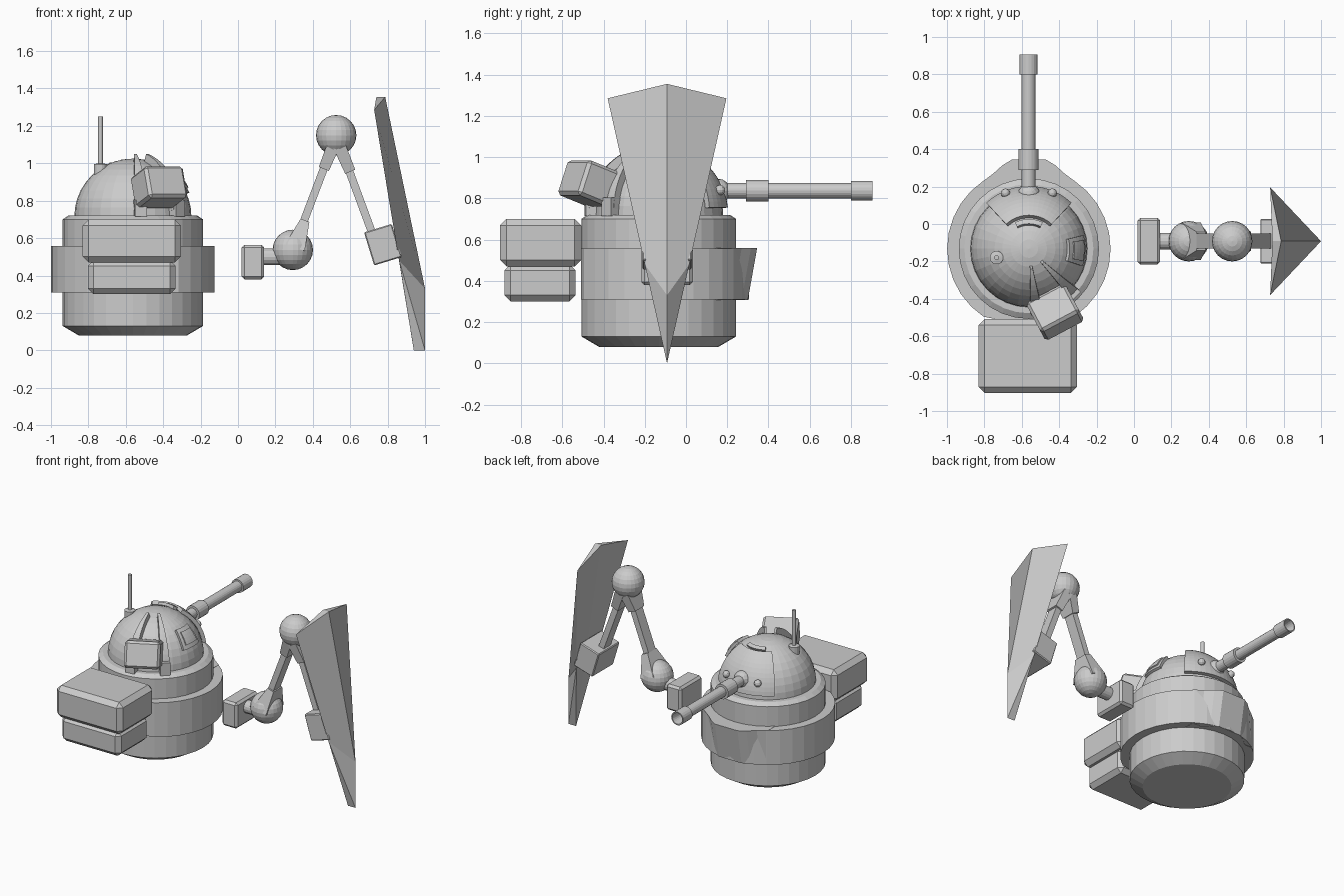
import bpy, bmesh, math
from mathutils import Matrix, Vector

cube = bpy.data.objects.get("Cube")
if cube:
    bpy.data.objects.remove(cube)

grey = bpy.data.materials.new("plain_grey")
grey.use_nodes = True
COLOUR = (0.6, 0.6, 0.6, 1)
grey.diffuse_color = COLOUR
grey.node_tree.nodes["Principled BSDF"].inputs["Base Color"].default_value = COLOUR

AX, AY = -0.562, -0.132      # turret axis
ARM_Y = -0.092               # arm and shield plane
DOME = Vector((AX, AY, 0.72))


def finish(name, bm, matrix=Matrix()):
    bmesh.ops.recalc_face_normals(bm, faces=bm.faces)
    mesh = bpy.data.meshes.new(name)
    bm.to_mesh(mesh)
    bm.free()
    mesh.materials.append(grey)
    obj = bpy.data.objects.new(name, mesh)
    obj.matrix_world = matrix
    bpy.context.collection.objects.link(obj)
    return obj


def lathe(name, profile, origin, sides=32, turn=Matrix()):
    """Revolve (radius, height) points about z, then turn and place."""
    bm = bmesh.new()
    verts = [bm.verts.new((r, 0, h)) for r, h in profile]
    edges = [bm.edges.new(pair) for pair in zip(verts, verts[1:])]
    bmesh.ops.spin(bm, geom=verts + edges, axis=(0, 0, 1), cent=(0, 0, 0),
                   angle=math.tau, steps=sides, use_merge=True)
    bmesh.ops.remove_doubles(bm, verts=bm.verts, dist=1e-5)
    return finish(name, bm, Matrix.Translation(origin) @ turn)


def box(name, centre, size, bevel=0.0, turn=Matrix()):
    bm = bmesh.new()
    bmesh.ops.create_cube(bm, size=1, matrix=Matrix.Diagonal((*size, 1)))
    if bevel:
        bmesh.ops.bevel(bm, geom=bm.edges[:], offset=bevel, segments=1, affect='EDGES')
    return finish(name, bm, Matrix.Translation(centre) @ turn)


def ball(name, centre, radius, sides=24):
    bm = bmesh.new()
    bmesh.ops.create_uvsphere(bm, u_segments=sides, v_segments=sides // 2, radius=radius)
    return finish(name, bm, Matrix.Translation(centre))


def beam(name, start, end, size_a, size_b):
    """Tapered beam in the arm plane; sizes are (thickness, y width)."""
    a, b = (Vector((x, ARM_Y, z)) for x, z in (start, end))
    side = Vector((0, 1, 0)).cross((b - a).normalized())
    bm = bmesh.new()
    bmesh.ops.create_cube(bm, size=1)
    for v in bm.verts:
        p, (t, w) = (a, size_a) if v.co.z < 0 else (b, size_b)
        v.co = p + side * v.co.x * t + Vector((0, v.co.y * w, 0))
    return finish(name, bm)


def dome_patch(name, az, el, radius, thick, cells=(8, 8), taper=1.0):
    """Raised plate following the dome between azimuth and elevation limits."""
    bm = bmesh.new()
    bmesh.ops.create_grid(bm, x_segments=cells[0], y_segments=cells[1], size=0.5)
    for v in bm.verts:
        up = v.co.y + 0.5
        mid, span = (az[0] + az[1]) / 2, az[1] - az[0]
        a = math.radians(mid + v.co.x * span * (1 + (taper - 1) * up))
        e = math.radians(el[0] + up * (el[1] - el[0]))
        v.co = DOME + radius * Vector((math.cos(e) * math.cos(a),
                                       math.cos(e) * math.sin(a), math.sin(e)))
    bm.normal_update()
    if sum((f.normal.dot(f.calc_center_median() - DOME) for f in bm.faces)) < 0:
        bmesh.ops.reverse_faces(bm, faces=bm.faces)
    mesh_obj = finish(name, bm)
    mod = mesh_obj.modifiers.new("thickness", 'SOLIDIFY')
    mod.thickness, mod.offset = thick, 0
    return mesh_obj


# Turret body, dome and raised band
axis = (AX, AY, 0)
lathe("body", [(0, .08), (.29, .08), (.375, .13), (.375, .7), (.345, .72), (0, .72)], axis)
arc = [(.313 * math.cos(t * math.pi / 20), .715 + .31 * math.sin(t * math.pi / 20))
       for t in range(10)]
lathe("dome", [(.313, .7)] + arc + [(0, 1.025)], axis)
band = lathe("band", [(.37, .31), (.437, .31), (.437, .557), (.37, .557)], axis)
for v in band.data.vertices:
    v.co.y = max(v.co.y, -.51 - AY)

# Flared fairing under the cannon
half = [(.09, .345), (.14, .315), (.19, .27), (.25, .225), (.25, .1)]
outline = half + [(-x, y) for x, y in reversed(half)]
bm = bmesh.new()
low, high = ([bm.verts.new((AX + x, y - (drop if y > .24 else 0), z)) for x, y in outline]
             for z, drop in ((.308, .045), (.559, 0)))
bm.faces.new(low)
bm.faces.new(high)
for i in range(len(outline)):
    j = (i + 1) % len(outline)
    bm.faces.new((low[i], low[j], high[j], high[i]))
finish("cannon_fairing", bm)

# Storage pack
box("pack_upper", (-.568, -.705, .585), (.525, .395, .23), .032)
box("pack_lower", (-.568, -.708, .39), (.47, .345, .18), .03)

# Cannon
to_back = Matrix.Rotation(-math.pi / 2, 4, 'X')
lathe("cannon", [(0, 0), (.037, 0), (.037, .14), (.053, .14), (.053, .25), (.037, .25),
                 (.037, .65), (.048, .65), (.048, .755), (.04, .755), (.03, .66), (0, .66)],
      (AX - .002, .15, .837), 20, to_back)
ball("cannon_joint", (AX, .155, .835), .06, 16)
for s in (-1, 1):
    ball("mantlet_stud", (AX + s * .125, .165, .84), .025, 12)

# Dome plates
dome_patch("mantlet", (47, 133), (6, 58), .324, .026, (14, 10))
dome_patch("mantlet_slot", (62, 118), (61, 66), .318, .02, (10, 2))
dome_patch("side_hatch", (-18, 14), (22, 48), .314, .024, (6, 5))
dome_patch("hatch_panel", (-13, 9), (27, 43), .326, .016, (5, 4))

# Aerial
lathe("aerial", [(0, .9), (.036, .9), (.036, .995), (.013, 1), (.013, 1.25), (0, 1.25)],
      (-.735, -.18, 0), 14)

# Sight box with its rails and feet
heading = math.radians(28)
sight_turn = Matrix.Rotation(heading, 4, 'Z') @ Matrix.Rotation(math.radians(-20), 4, 'X')
box("sight_box", (-.422, -.47, .872), (.235, .19, .18), .016, sight_turn)
for s in (-1, 1):
    az = -64 + s * 19
    dome_patch("sight_rail", (az - 6, az + 6), (5, 72), .325, .045, (2, 12), .7)
    a = math.radians(az)
    box("sight_foot", (AX + .325 * math.cos(a), AY + .325 * math.sin(a), .76),
        (.065, .07, .09), 0, Matrix.Rotation(a + math.pi / 2, 4, 'Z'))

# Folding arm
box("arm_mount", (.08, ARM_Y, .472), (.12, .25, .185), .015)
lathe("arm_axle", [(0, 0), (.045, 0), (.045, .12), (0, .12)], (.13, ARM_Y, .5), 16,
      Matrix.Rotation(math.pi / 2, 4, 'Y'))
ball("elbow_ball", (.293, ARM_Y, .537), .108)
ball("top_ball", (.525, ARM_Y, 1.15), .108)
beam("inner_rod", (.31, .58), (.5, 1.08), (.042, .08), (.042, .08))
beam("outer_rod", (.55, 1.08), (.72, .62), (.042, .08), (.042, .08))
beam("elbow_bracket", (.305, .55), (.358, .695), (.11, .2), (.05, .1))
beam("inner_bracket", (.52, 1.12), (.459, .97), (.07, .17), (.058, .1))
beam("outer_bracket", (.53, 1.12), (.6, .955), (.07, .17), (.058, .1))
box("shield_mount", (.775, ARM_Y, .565), (.155, .24, .185), .006,
    Matrix.Rotation(math.radians(17), 4, 'Y') @ Matrix.Rotation(math.radians(-34), 4, 'Y'))

# Angular shield: outer ridge, inner fold and two swept sides
bm = bmesh.new()
top, top_in, ridge, tip, tip_in = (bm.verts.new((x, ARM_Y, z)) for x, z in (
    (.787, 1.355), (.74, 1.355), (1, .33), (1, 0), (.94, 0)))
for s in (-1, 1):
    corner = bm.verts.new((.728, ARM_Y + s * .288, 1.285))
    crease = bm.verts.new((.862, ARM_Y + s * .108, .48))
    for face in ((corner, top, ridge, crease), (crease, ridge, tip), (crease, tip, tip_in),
                 (corner, crease, tip_in, top_in), (corner, top_in, top)):
        bm.faces.new(face)
finish("shield", bm)
